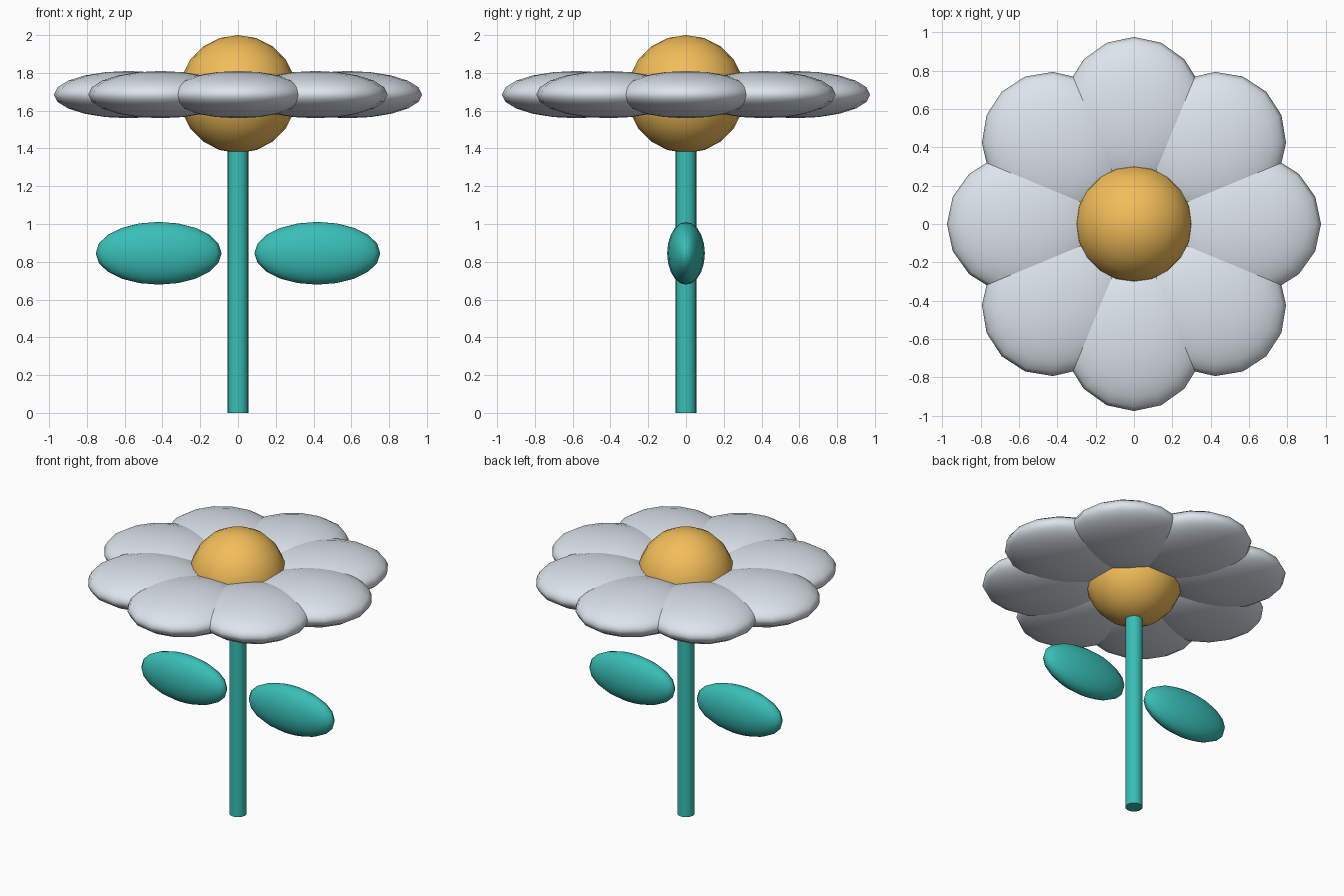
import bpy
from math import cos, sin, radians

if "Cube" in bpy.data.objects:
    bpy.data.objects.remove(bpy.data.objects["Cube"])


def material(name, color):
    m = bpy.data.materials.new(name)
    m.diffuse_color = (*color, 1)
    m.use_nodes = True
    m.node_tree.nodes["Principled BSDF"].inputs["Base Color"].default_value = m.diffuse_color
    return m


green = material("teal_green", (0.04, 0.52, 0.47))
gold = material("golden", (0.89, 0.51, 0.10))
pale = material("pale_petal", (0.72, 0.78, 0.84))


def finish(name, mat):
    ob = bpy.context.object
    ob.name = name
    ob.data.materials.append(mat)
    bpy.ops.object.shade_smooth_by_angle(angle=radians(50))
    return ob


def ellipsoid(name, loc, size, mat, turn=0, seg=16, rings=10):
    bpy.ops.mesh.primitive_uv_sphere_add(segments=seg, ring_count=rings, radius=1,
                                         location=loc, rotation=(0, 0, turn))
    bpy.context.object.scale = size
    return finish(name, mat)


# Stem
bpy.ops.mesh.primitive_cylinder_add(vertices=16, radius=0.056, depth=1.45,
                                    location=(0, 0, 0.725))
finish("stem", green)

# Flower centre
ellipsoid("flower_centre", (0, 0, 1.688), (0.312, 0.312, 0.312), gold, seg=20)

# Ring of eight petals
for i in range(8):
    a = radians(45 * i)
    ellipsoid(f"petal_{i + 1}", (0.58 * cos(a), 0.58 * sin(a), 1.685),
              (0.395, 0.37, 0.125), pale, turn=a)

# Pair of leaves
for side, label in ((-1, "left"), (1, "right")):
    ellipsoid(f"leaf_{label}", (0.42 * side, 0, 0.845), (0.333, 0.1, 0.166), green)
